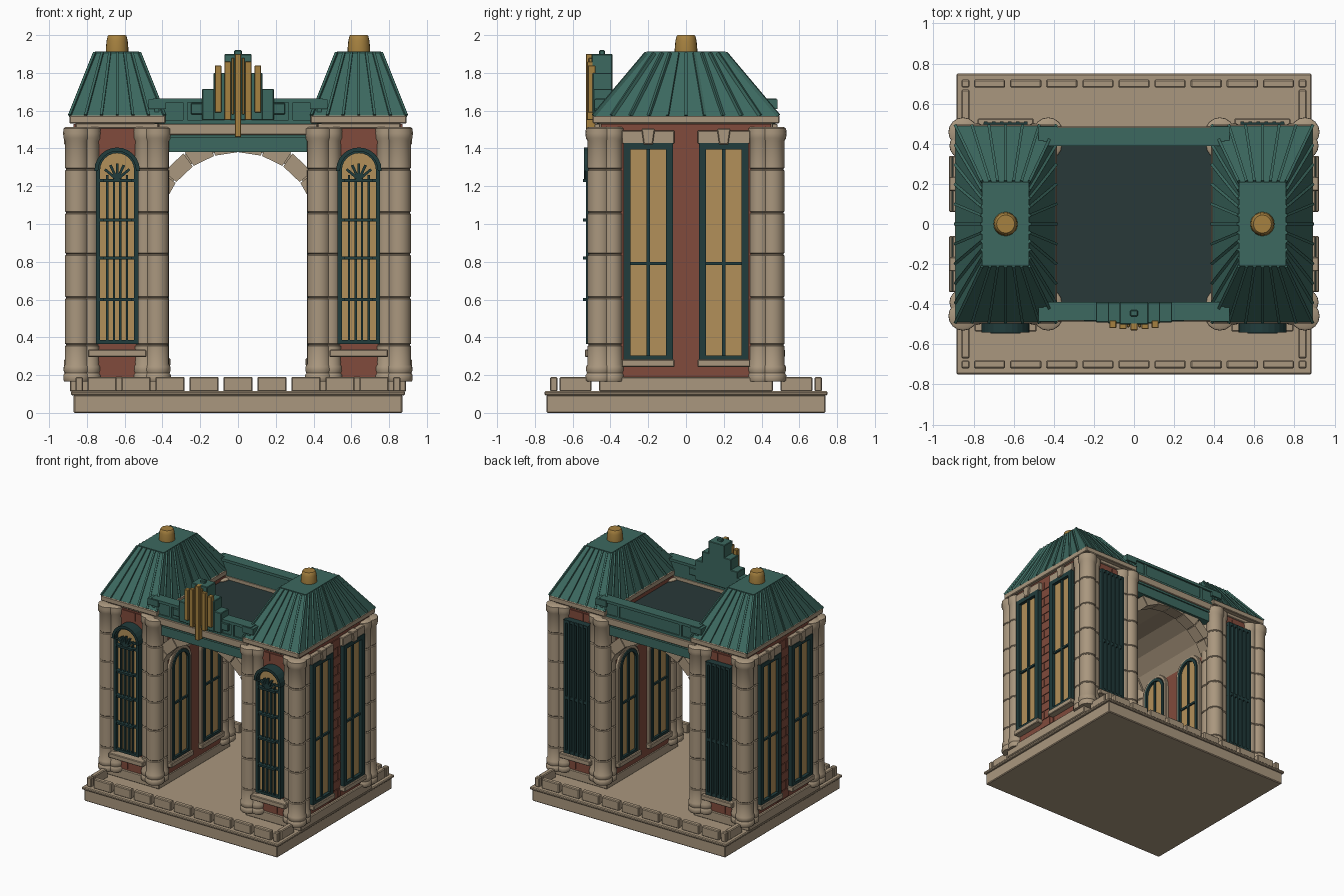
import bpy, bmesh
from math import sin, cos, pi, asin
from mathutils import Vector, Matrix

if "Cube" in bpy.data.objects:
    bpy.data.objects.remove(bpy.data.objects["Cube"])

COL = dict(stone=(0.40, 0.31, 0.21), green=(0.045, 0.14, 0.115), dark=(0.015, 0.045, 0.045),
           brick=(0.22, 0.07, 0.045), gold=(0.38, 0.22, 0.05), glass=(0.45, 0.28, 0.10),
           slate=(0.022, 0.04, 0.04))
MATS = {}
for k, c in COL.items():
    MATS[k] = bpy.data.materials.new(k)
    MATS[k].diffuse_color = (*c, 1)
parts = {}


def part(name, mat, mirror="", bevel=0.0, smooth=False):
    bm = bmesh.new()
    parts[name] = (bm, mat, mirror, bevel, smooth)
    return bm


def box(bm, x0, x1, y0, y1, z0, z1):
    m = Matrix.Translation(((x0 + x1) / 2, (y0 + y1) / 2, (z0 + z1) / 2)) @ \
        Matrix.Diagonal((abs(x1 - x0), abs(y1 - y0), abs(z1 - z0), 1))
    bmesh.ops.create_cube(bm, size=1, matrix=m)


def beam(bm, a, b, w, h):
    a, b = Vector(a), Vector(b)
    rot = (b - a).to_track_quat('X', 'Z').to_matrix().to_4x4()
    bmesh.ops.create_cube(bm, size=1, matrix=Matrix.Translation((a + b) / 2) @ rot
                          @ Matrix.Diagonal(((b - a).length, w, h, 1)))


def prism(bm, pts, place, d0, d1):
    lo = [bm.verts.new(place(u, v, d0)) for u, v in pts]
    hi = [bm.verts.new(place(u, v, d1)) for u, v in pts]
    bm.faces.new(lo)
    bm.faces.new(hi[::-1])
    for i in range(len(pts)):
        j = (i + 1) % len(pts)
        bm.faces.new((lo[i], lo[j], hi[j], hi[i]))


def ring(bm, outer, inner, place, d0, d1):
    L = [[bm.verts.new(place(u, v, d)) for u, v in p]
         for p, d in ((outer, d0), (outer, d1), (inner, d1), (inner, d0))]
    for i in range(len(outer)):
        j = (i + 1) % len(outer)
        for k in range(4):
            a, b = L[k], L[(k + 1) % 4]
            bm.faces.new((a[i], a[j], b[j], b[i]))


def lathe(bm, x, y, prof, n=16):
    rows = [[bm.verts.new((x + r * cos(2 * pi * i / n), y + r * sin(2 * pi * i / n), z))
             for i in range(n)] for r, z in prof]
    for a, b in zip(rows, rows[1:]):
        for i in range(n):
            j = (i + 1) % n
            bm.faces.new((a[i], a[j], b[j], b[i]))
    bm.faces.new(rows[0])
    bm.faces.new(rows[-1])


def arch(w, z0, zs, n=12):
    return [(-w, z0), (w, z0)] + [(w * cos(pi * i / n), zs + w * sin(pi * i / n)) for i in range(n + 1)]


def rect(w, z0, z1):
    return [(-w, z0), (w, z0), (w, z1), (-w, z1)]


CX = 0.64
# base slab, lip and curb stones
b = part("base", "stone", bevel=0.006)
box(b, -0.87, 0.87, -0.738, 0.738, 0, 0.095)
box(b, -0.885, 0.885, -0.75, 0.75, 0.093, 0.115)
b = part("curb_front_back", "stone", "Y", 0.006)
for k in range(-4, 5):
    box(b, k * 0.18 - 0.078, k * 0.18 + 0.078, -0.72, -0.68, 0.113, 0.19)
b = part("curb_sides", "stone", "XY", 0.006)
box(b, 0.82, 0.86, 0.50, 0.67, 0.113, 0.19)
box(b, 0.82, 0.86, 0.68, 0.72, 0.113, 0.19)

# tower bodies
b = part("tower_plinth", "stone", "X", 0.006)
box(b, 0.39, 0.89, -0.46, 0.46, 0.113, 0.19)
b = part("tower_body", "brick", "X")
box(b, 0.395, 0.87, -0.45, 0.45, 0.18, 1.53)
b = part("tower_bricks", "brick", "X")
for i in range(18):
    z, s = 0.20 + i * 0.072, (-0.035 if i % 2 else 0.035)
    for y0, y1 in ((-0.075, s - 0.003), (s + 0.003, 0.075)):
        box(b, 0.86, 0.876, y0, y1, z, z + 0.066)
    if z < 0.34 or z > 1.36:
        for x0, x1 in ((0.53, CX + s - 0.003), (CX + s + 0.003, 0.75)):
            for q in (-1, 1):
                box(b, x0, x1, q * 0.44, q * 0.457, z, z + 0.066)

# corner column clusters with drum joints
def column_profile(r):
    p = [(r * 1.05, 0.165), (r * 1.14, 0.175), (r * 1.14, 0.2), (r * 1.03, 0.21), (r * 1.12, 0.225),
         (r * 1.1, 0.245), (r, 0.255)]
    for z in (0.36, 0.61, 0.84, 1.06, 1.29):
        p += [(r, z - 0.007), (r - 0.006, z - 0.002), (r - 0.006, z + 0.002), (r, z + 0.007)]
    return p + [(r, 1.44), (r * 1.13, 1.455), (r * 1.15, 1.48), (r * 1.13, 1.505), (r * 0.95, 1.513)]

b = part("corner_columns", "stone", "XY", smooth=True)
for q in (-1, 1):
    for dx, y, r in ((0.212, 0.458, 0.064), (0.15, 0.44, 0.056), (0.217, 0.39, 0.055)):
        lathe(b, CX + q * dx, y, column_profile(r))

# cornice and hipped roof
b = part("cornice", "stone", "X", 0.005)
box(b, 0.42, 0.86, -0.46, 0.46, 1.505, 1.535)
box(b, 0.385, 0.893, -0.495, 0.495, 1.533, 1.575)
B, T, ZB, ZT = (0.25, 0.49), (0.117, 0.21), 1.573, 1.905
b = part("roof", "green", "X")
rows = [[b.verts.new((CX + sx * s[0], sy * s[1], z)) for sx, sy in ((-1, -1), (1, -1), (1, 1), (-1, 1))]
        for s, z in ((B, ZB), (T, ZT))]
b.faces.new(rows[0])
b.faces.new(rows[1])
for i in range(4):
    j = (i + 1) % 4
    b.faces.new((rows[0][i], rows[0][j], rows[1][j], rows[1][i]))
box(b, CX - T[0], CX + T[0], -T[1], T[1], 1.895, 1.912)
b = part("roof_ribs", "green", "X")
for q in (-1, 1):
    for i in range(7):
        t = -1 + i / 3
        beam(b, (CX + t * B[0], q * B[1], ZB), (CX + t * T[0], q * T[1], ZT), 0.014, 0.018)
    for i in range(1, 10):
        t = -1 + i / 5
        beam(b, (CX + q * B[0], t * B[1], ZB), (CX + q * T[0], t * T[1], ZT), 0.014, 0.018)
b = part("finial", "gold", "X", smooth=True)
lathe(b, CX, 0, [(0.06, 1.905), (0.06, 1.925), (0.056, 1.97), (0.05, 1.995), (0.045, 2.0)], 20)

# front arched windows
front = lambda u, v, d: (CX + u, -d, v)
glass = part("window_glass", "glass", "X")
fr = part("window_frames", "dark", "X")
sills = part("sills_and_lintels", "stone", "X", 0.005)
prism(glass, arch(0.1, 0.37, 1.28), front, 0.44, 0.505)
ring(fr, arch(0.113, 0.365, 1.285), arch(0.09, 0.385, 1.285), front, 0.44, 0.53)
for x in (-0.052, -0.017, 0.017, 0.052):
    box(fr, CX + x - 0.006, CX + x + 0.006, -0.525, -0.50, 0.38, 1.26)
for z in (0.60, 0.82, 1.02, 1.23):
    box(fr, CX - 0.1, CX + 0.1, -0.53, -0.50, z - 0.008, z + 0.008)
    box(fr, CX - 0.075, CX + 0.075, -0.545, -0.52, z - 0.008, z + 0.008)
for a in (-50, -25, 0, 25, 50):
    t = a * pi / 180
    beam(fr, (CX, -0.53, 1.235), (CX + 0.085 * sin(t), -0.53, 1.235 + 0.085 * cos(t)), 0.022, 0.014)
ring(fr, arch(0.12, 1.28, 1.285), arch(0.1, 1.281, 1.285), front, 0.45, 0.54)
box(sills, CX - 0.155, CX + 0.155, -0.535, -0.44, 0.295, 0.335)

# back louvred panels
prism(fr, rect(0.11, 0.34, 1.42), lambda u, v, d: (CX + u, d, v), 0.44, 0.475)
for i in range(6):
    x = CX - 0.1 + i * 0.04
    box(fr, x - 0.009, x + 0.009, 0.47, 0.51, 0.34, 1.42)
for z in (0.35, 0.79, 1.41):
    box(fr, CX - 0.11, CX + 0.11, 0.47, 0.505, z - 0.012, z + 0.012)
box(sills, CX - 0.14, CX + 0.14, 0.44, 0.525, 0.295, 0.335)

for yc in (-0.2, 0.2):
    # outer side windows
    side = lambda u, v, d: (d, yc + u, v)
    prism(glass, rect(0.105, 0.29, 1.41), side, 0.86, 0.884)
    ring(fr, rect(0.132, 0.28, 1.43), rect(0.094, 0.305, 1.395), side, 0.86, 0.91)
    box(fr, 0.88, 0.9, yc - 0.009, yc + 0.009, 0.29, 1.41)
    box(fr, 0.88, 0.9, yc - 0.1, yc + 0.1, 0.782, 0.798)
    box(sills, 0.86, 0.922, yc - 0.14, yc + 0.14, 0.243, 0.283)
    box(sills, 0.86, 0.905, yc - 0.14, yc + 0.14, 1.425, 1.495)
    prism(sills, [(-0.024, 1.42), (0.024, 1.42), (0.036, 1.505), (-0.036, 1.505)], side, 0.87, 0.922)
    # passage windows
    prism(glass, arch(0.1, 0.31, 1.05), side, 0.384, 0.40)
    ring(fr, arch(0.112, 0.30, 1.05), arch(0.088, 0.32, 1.05), side, 0.366, 0.40)
    ring(sills, arch(0.14, 0.29, 1.05), arch(0.112, 0.30, 1.05), side, 0.372, 0.40)
    box(fr, 0.372, 0.39, yc - 0.008, yc + 0.008, 0.31, 1.14)
    box(fr, 0.372, 0.39, yc - 0.1, yc + 0.1, 0.742, 0.758)
    box(sills, 0.358, 0.40, yc - 0.145, yc + 0.145, 0.25, 0.29)

# vault over the passage, with voussoirs at both ends
R, ZC = 0.417, 0.963
A = asin(0.39 / R)
plan = lambda u, v, d: (u, d, v)
def wedge(bm, a0, a1, r0, r1, y0, y1):
    prism(bm, [(r * sin(a), ZC + r * cos(a)) for r, a in ((r0, a0), (r0, a1), (r1, a1), (r1, a0))], plan, y0, y1)
va = part("vault", "stone")
vs = part("voussoirs", "stone", "Y")
N = 8
for i in range(N):
    a0, a1 = -A + 2 * A * i / N, -A + 2 * A * (i + 1) / N
    wedge(va, a0, a1, R + 0.015, R + 0.075, -0.39, 0.39)
    wedge(vs, a0 + 0.008, a1 - 0.008, R, R + 0.085, -0.445, -0.35)

# bridge between towers
b = part("bridge_beam", "green", "Y")
box(b, -0.42, 0.42, -0.465, -0.40, 1.38, 1.475)
box(b, -0.42, 0.42, -0.475, -0.40, 1.455, 1.475)
b = part("bridge_band", "stone", "Y", 0.004)
box(b, -0.42, 0.42, -0.485, -0.40, 1.472, 1.53)
b = part("parapet", "green", "Y")
box(b, -0.43, 0.43, -0.465, -0.40, 1.53, 1.65)
box(b, -0.45, 0.45, -0.48, -0.39, 1.643, 1.665)
box(b, -0.43, 0.43, -0.475, -0.41, 1.53, 1.55)
for x in (-0.43, -0.28, 0.28, 0.43):
    box(b, x - 0.012, x + 0.012, -0.474, -0.41, 1.53, 1.65)
for q in (-1, 1):
    box(b, q * 0.38, q * 0.475, -0.485, -0.40, 1.61, 1.66)
b = part("bridge_floor", "slate")
box(b, -0.395, 0.395, -0.405, 0.405, 1.46, 1.50)

# stepped crest with gold bars
b = part("crest", "green", bevel=0.004)
for w, z0, z1, y in ((0.25, 1.58, 1.64, -0.485), (0.19, 1.55, 1.715, -0.49), (0.13, 1.55, 1.80, -0.495),
                     (0.072, 1.55, 1.90, -0.50), (0.02, 1.80, 1.92, -0.46)):
    box(b, -w, w, y, -0.39 if w > 0.05 else -0.43, z0, z1)
b = part("crest_bars", "gold", bevel=0.003)
for x, z0, z1 in ((0, 1.46, 1.90), (0.055, 1.55, 1.86), (0.105, 1.59, 1.84)):
    for q in ((1,) if x == 0 else (-1, 1)):
        box(b, q * x - 0.017, q * x + 0.017, -0.53 + x * 0.1, -0.48, z0, z1)
for q in (-1, 1):
    box(b, q * 0.028 - 0.007, q * 0.028 + 0.007, -0.515, -0.48, 1.58, 1.88)

# turn every part into an object
for name, (bm, mat, mirror, bevel, smooth) in parts.items():
    bmesh.ops.recalc_face_normals(bm, faces=bm.faces[:])
    me = bpy.data.meshes.new(name)
    bm.to_mesh(me)
    bm.free()
    me.materials.append(MATS[mat])
    ob = bpy.data.objects.new(name, me)
    bpy.context.collection.objects.link(ob)
    if bevel:
        m = ob.modifiers.new("bevel", 'BEVEL')
        m.width, m.segments = bevel, 1
    if mirror:
        m = ob.modifiers.new("mirror", 'MIRROR')
        m.use_axis = ('X' in mirror, 'Y' in mirror, False)
        m.use_mirror_merge = False
    if smooth:
        bpy.ops.object.select_all(action='DESELECT')
        ob.select_set(True)
        bpy.context.view_layer.objects.active = ob
        bpy.ops.object.shade_smooth_by_angle(angle=0.7)

for m in bpy.data.materials:
    if m.users and not m.is_grease_pencil:
        m.use_nodes = True
        m.node_tree.nodes["Principled BSDF"].inputs["Base Color"].default_value = m.diffuse_color
